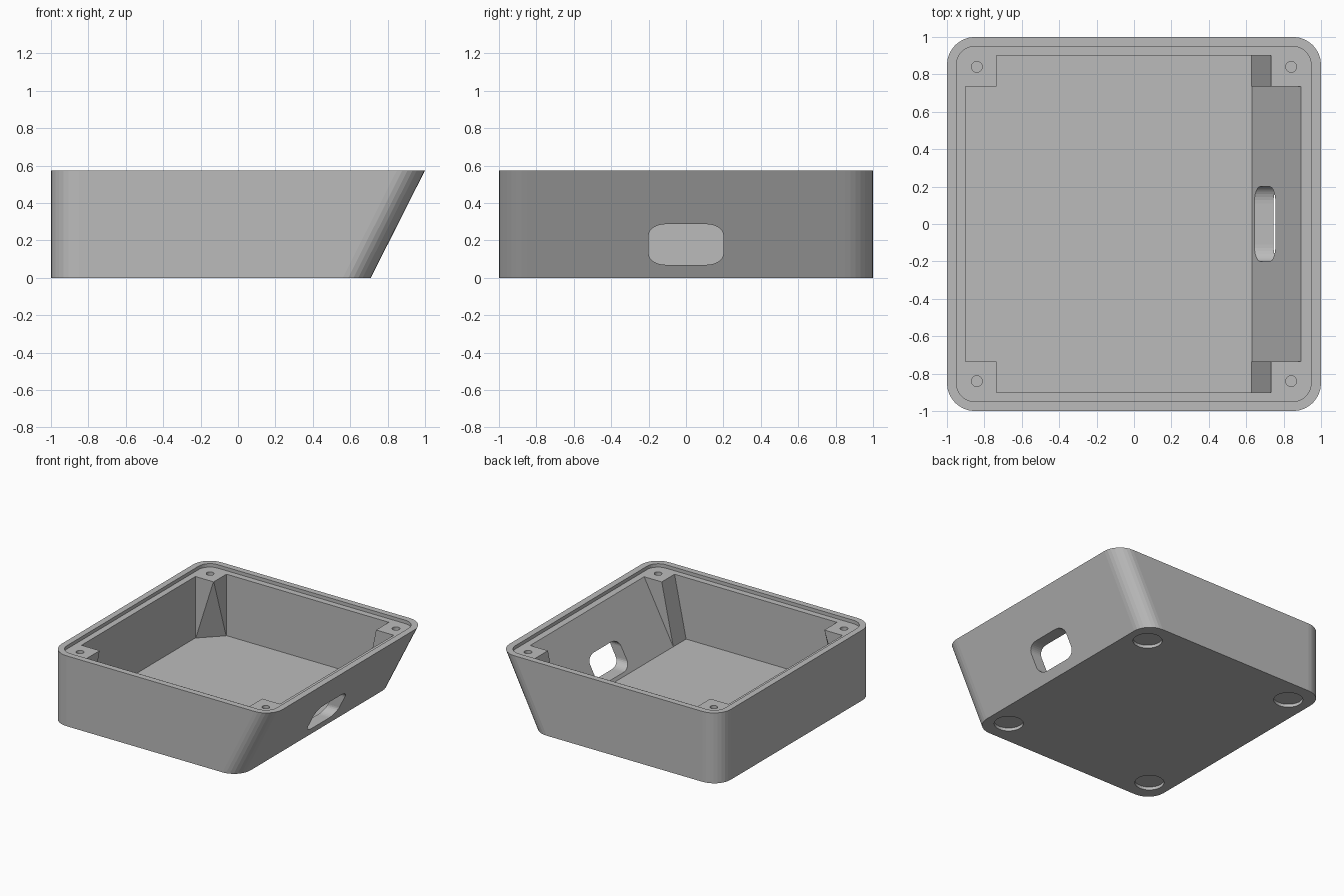
import bpy, bmesh, math

if "Cube" in bpy.data.objects:
    bpy.data.objects.remove(bpy.data.objects["Cube"])

H, FLOOR, LEDGE = 0.575, 0.045, 0.547     # total height, floor top, lid ledge

grey = bpy.data.materials.new("plain grey")
grey.diffuse_color = (0.5, 0.5, 0.5, 1)
grey.use_nodes = True
grey.node_tree.nodes["Principled BSDF"].inputs["Base Color"].default_value = grey.diffuse_color


def make(name, bm):
    bmesh.ops.recalc_face_normals(bm, faces=bm.faces)
    me = bpy.data.meshes.new(name)
    bm.to_mesh(me)
    bm.free()
    me.materials.append(grey)
    ob = bpy.data.objects.new(name, me)
    bpy.context.collection.objects.link(ob)
    return ob


def loft(name, a, b):
    """Solid between two loops with the same number of points."""
    bm = bmesh.new()
    va, vb = [bm.verts.new(p) for p in a], [bm.verts.new(p) for p in b]
    bm.faces.new(va)
    bm.faces.new(vb)
    n = len(va)
    for i in range(n):
        j = (i + 1) % n
        bm.faces.new((va[i], va[j], vb[j], vb[i]))
    return make(name, bm)


def hull(name, pts):
    bm = bmesh.new()
    for p in pts:
        bm.verts.new(p)
    res = bmesh.ops.convex_hull(bm, input=bm.verts)
    loose = [v for v in bm.verts if not v.link_faces]
    bmesh.ops.delete(bm, geom=loose, context='VERTS')
    bmesh.ops.dissolve_limit(bm, angle_limit=0.01, verts=bm.verts, edges=bm.edges)
    return make(name, bm)


def rounded(u0, u1, v0, v1, ru, rv, seg=8):
    """Rounded rectangle outline as (u, v) pairs."""
    pts = []
    corners = ((u1 - ru, v1 - rv), (u0 + ru, v1 - rv), (u0 + ru, v0 + rv), (u1 - ru, v0 + rv))
    for k, (cu, cv) in enumerate(corners):
        for i in range(seg + 1):
            t = (k + i / seg) * math.pi / 2
            pts.append((cu + ru * math.cos(t), cv + rv * math.sin(t)))
    return pts


def disc(name, x, y, r, z0, z1, n):
    ring = [(x + r * math.cos(2 * math.pi * i / n), y + r * math.sin(2 * math.pi * i / n)) for i in range(n)]
    return loft(name, [(u, v, z0) for u, v in ring], [(u, v, z1) for u, v in ring])


def boolean(target, tool, op='DIFFERENCE'):
    m = target.modifiers.new(tool.name, 'BOOLEAN')
    m.operation, m.object, m.solver = op, tool, 'EXACT'
    bpy.context.view_layer.objects.active = target
    bpy.ops.object.modifier_apply(modifier=m.name)
    bpy.data.objects.remove(tool)


# outer shell with one leaning wall
box = loft("enclosure_box",
           [(x, y, 0) for x, y in rounded(-1, 0.71, -1, 1, 0.15, 0.15)],
           [(x, y, H) for x, y in rounded(-1, 1, -1, 1, 0.15, 0.15)])

# main cavity, its right wall parallel to the outside
def inner_x(z):
    return 0.63 + (z - FLOOR) * (0.893 - 0.63) / (LEDGE - FLOOR)

def section(z):
    x = inner_x(z)
    return [(-0.9, -0.9, z), (x, -0.9, z), (x, 0.9, z), (-0.9, 0.9, z)]

boolean(box, loft("cavity", section(FLOOR), section(0.65)))

# screw posts in the corners, tapering towards the floor
for s in (-1, 1):
    top, low = LEDGE + 0.006, FLOOR - 0.012
    left = [(x, s * y, top) for x in (-0.93, -0.735) for y in (0.735, 0.93)]
    left += [(x, s * y, low) for x, y in
             ((-0.93, 0.735), (-0.9, 0.735), (-0.735, 0.9), (-0.735, 0.93), (-0.93, 0.93))]
    boolean(box, hull("left_post", left), 'UNION')
    right = [(x, s * y, z) for y in (0.735, 0.93)
             for x, z in ((0.735, top), (0.925, top), (0.627, low), (0.66, low))]
    boolean(box, hull("right_post", right), 'UNION')

# recess for the lid
lip = rounded(-0.95, 0.947, -0.95, 0.95, 0.1, 0.1)
boolean(box, loft("lid_recess", [(x, y, LEDGE) for x, y in lip], [(x, y, 0.75) for x, y in lip]))

# screw holes and round foot recesses
for s in (-1, 1):
    for x in (-0.84, 0.84):
        boolean(box, disc("screw_hole", x, s * 0.84, 0.029, LEDGE - 0.15, 0.7, 24))
    for x in (-0.82, 0.54):
        boolean(box, disc("foot_recess", x, s * 0.8, 0.108, -0.1, 0.025, 40))

# cable slot through the leaning wall
slot = rounded(-0.2, 0.2, 0.07, 0.287, 0.09, 0.06)
boolean(box, loft("cable_slot", [(0.5, y, z) for y, z in slot], [(1.1, y, z) for y, z in slot]))
